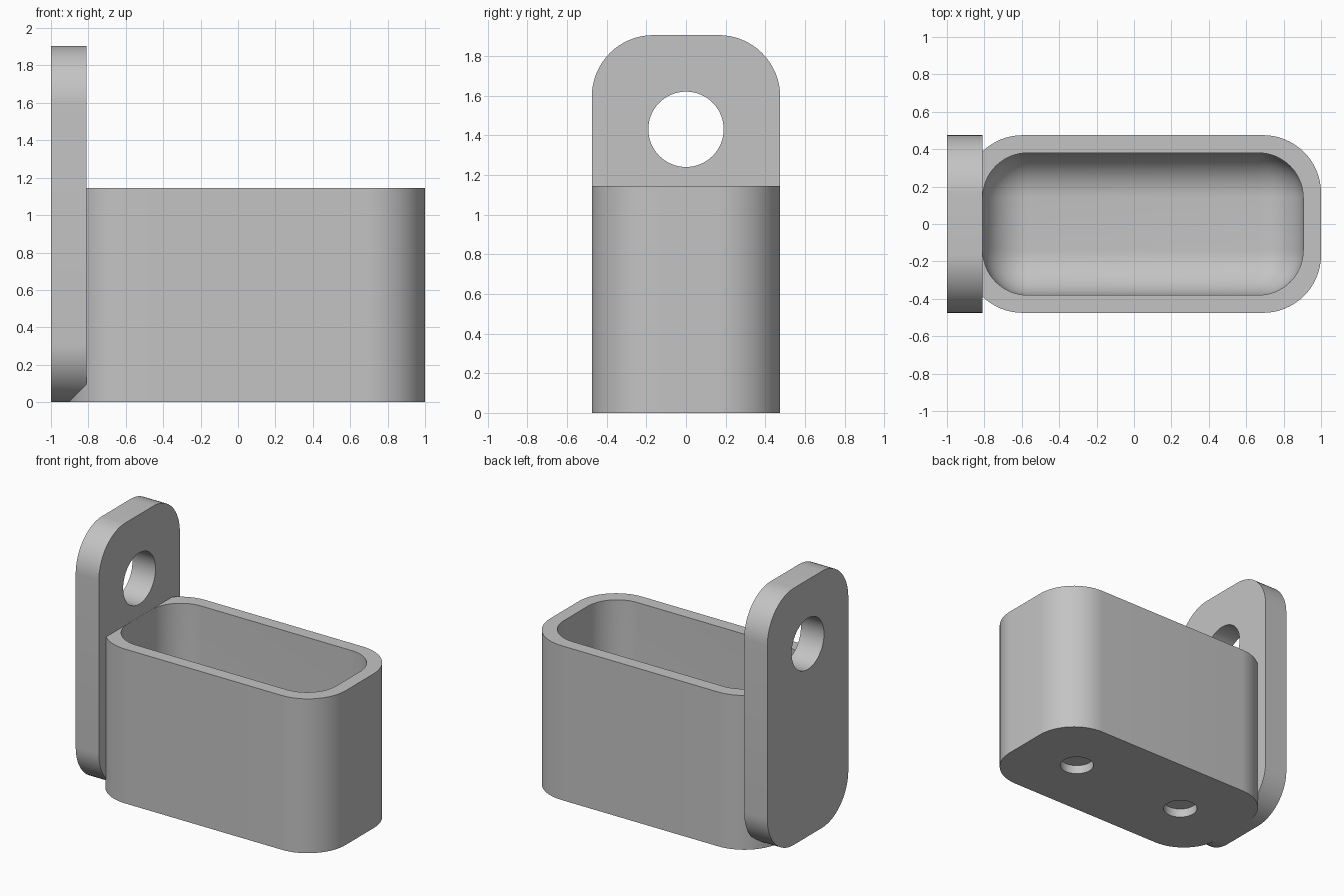
import bpy, bmesh, math
from mathutils import Matrix, Vector

if "Cube" in bpy.data.objects:
    bpy.data.objects.remove(bpy.data.objects["Cube"])

WALL = 0.095
HALF_W = 0.475
BOX_H = 1.145
PLATE_H = 1.905
CORNER = 0.31
PLATE_FACE = -0.81

grey = bpy.data.materials.new("plain grey")
grey.use_nodes = True
colour = (0.55, 0.55, 0.55, 1)
grey.diffuse_color = colour
grey.node_tree.nodes["Principled BSDF"].inputs["Base Color"].default_value = colour


def add_object(name, bm):
    bmesh.ops.recalc_face_normals(bm, faces=bm.faces)
    mesh = bpy.data.meshes.new(name)
    bm.to_mesh(mesh)
    bm.free()
    mesh.materials.append(grey)
    obj = bpy.data.objects.new(name, mesh)
    bpy.context.collection.objects.link(obj)
    return obj


def rounded_block(name, low, high, radius, rounded):
    """Box between two corners; edges accepted by the rule are rounded."""
    low, high = Vector(low), Vector(high)
    bm = bmesh.new()
    bmesh.ops.create_cube(bm, size=1)
    size = high - low
    for v in bm.verts:
        v.co = (low + high) / 2 + Vector(a * b for a, b in zip(v.co, size))
    edges = [e for e in bm.edges if rounded(e)]
    bmesh.ops.bevel(bm, geom=edges, offset=radius, offset_type='OFFSET',
                    segments=16, profile=0.5, affect='EDGES')
    return add_object(name, bm)


def cylinder(name, centre, radius, depth, axis):
    bm = bmesh.new()
    turn = Matrix.Rotation(math.pi / 2, 4, 'Y') if axis == 'X' else Matrix()
    bmesh.ops.create_cone(bm, cap_ends=True, segments=64, radius1=radius,
                          radius2=radius, depth=depth,
                          matrix=Matrix.Translation(centre) @ turn)
    return add_object(name, bm)


def along(axis):
    return lambda e: abs((e.verts[0].co - e.verts[1].co)[axis]) > 0.01


def below_rim(e):
    return min(v.co.z for v in e.verts) < BOX_H


# Open container body and mounting plate
holder = rounded_block("wall_holder", (1 - PLATE_H, -HALF_W, 0),
                       (1, HALF_W, BOX_H), CORNER, along(2))
plate = rounded_block("mounting_plate", (-1, -HALF_W, 0),
                      (PLATE_FACE, HALF_W, PLATE_H), CORNER, along(0))

# Cavity with rounded floor, hanging hole and blind holes underneath
inner = HALF_W - WALL
cutters = [
    rounded_block("cavity_cutter", (PLATE_FACE + 0.001, -inner, WALL),
                  (1 - WALL, inner, BOX_H + 0.2), 0.24, below_rim),
    cylinder("hanging_hole_cutter", (-0.9, 0, 1.43), 0.19, 0.5, 'X'),
]
for x in (-0.425, 0.525):
    cutters.append(cylinder("base_hole_cutter", (x, 0, 0), 0.117, 0.13, 'Z'))

# Join and cut, then keep the finished mesh
for part in [plate] + cutters:
    mod = holder.modifiers.new(part.name, 'BOOLEAN')
    mod.operation = 'UNION' if part is plate else 'DIFFERENCE'
    mod.solver = 'EXACT'
    mod.object = part
    part.hide_render = True
bpy.context.view_layer.update()
finished = bpy.data.meshes.new_from_object(
    holder.evaluated_get(bpy.context.evaluated_depsgraph_get()))
holder.modifiers.clear()
holder.data = finished
for part in [plate] + cutters:
    bpy.data.objects.remove(part)

# Smooth curves, sharp edges
bpy.ops.object.select_all(action='DESELECT')
holder.select_set(True)
bpy.context.view_layer.objects.active = holder
bpy.ops.object.shade_smooth_by_angle(angle=math.radians(30))
